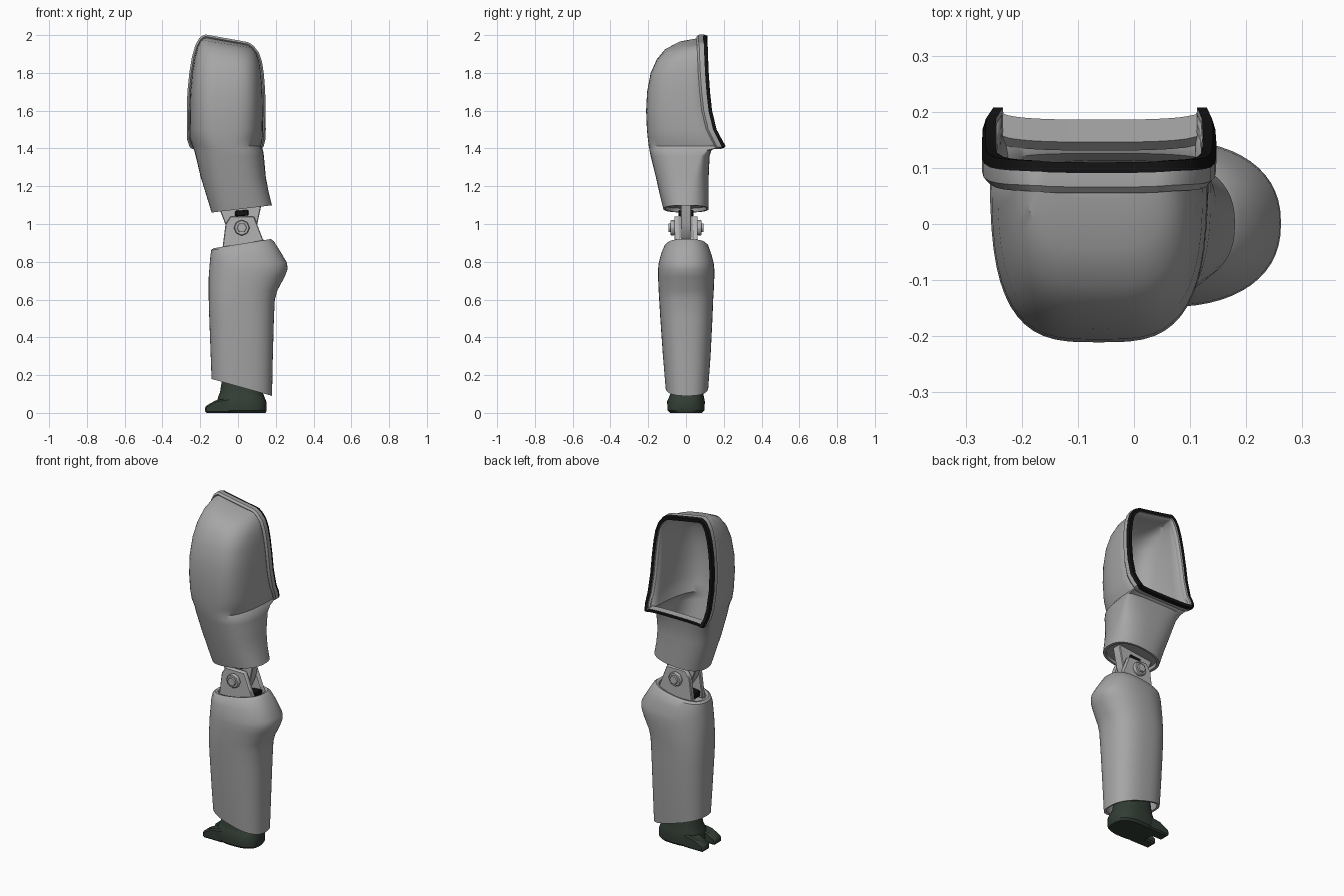
import bpy, bmesh, math
from mathutils import Vector

if "Cube" in bpy.data.objects:
    bpy.data.objects.remove(bpy.data.objects["Cube"])


def material(name, rgb):
    m = bpy.data.materials.new(name)
    m.diffuse_color = (*rgb, 1)
    m.use_nodes = True
    m.node_tree.nodes["Principled BSDF"].inputs["Base Color"].default_value = m.diffuse_color
    return m


GREY = material("armour grey", (0.38, 0.38, 0.38))
METAL = material("joint grey", (0.45, 0.45, 0.45))
BLACK = material("black trim", (0.006, 0.006, 0.006))
GREEN = material("dark green", (0.032, 0.046, 0.035))


def finish(bm, name, mats, angle=35):
    bmesh.ops.remove_doubles(bm, verts=bm.verts, dist=0.0004)
    bmesh.ops.recalc_face_normals(bm, faces=bm.faces)
    me = bpy.data.meshes.new(name)
    bm.to_mesh(me)
    bm.free()
    for m in mats:
        me.materials.append(m)
    ob = bpy.data.objects.new(name, me)
    bpy.context.collection.objects.link(ob)
    bpy.ops.object.select_all(action='DESELECT')
    ob.select_set(True)
    bpy.context.view_layer.objects.active = ob
    bpy.ops.object.shade_smooth_by_angle(angle=math.radians(angle))
    return ob


def half_row(z, xl, xr, ym, ye, n, tilt, count=28):
    """Half superellipse from the left end to the right end, bulging to ye."""
    cx, rx = (xl + xr) / 2, (xr - xl) / 2
    pts = []
    for i in range(count + 1):
        t = math.pi * i / count
        c, s = math.cos(t), max(0, math.sin(t))
        if i == count:
            s = 0
        x = cx - rx * math.copysign(abs(c) ** (2 / n), c)
        pts.append(Vector((x, ym + (ye - ym) * s ** (2 / n), z + tilt * (x - cx))))
    return pts


def ring(z, xl, xr, yc, ry, n=2.5, tilt=0):
    front = half_row(z, xl, xr, yc, yc - ry, n, tilt)
    back = half_row(z, xl, xr, yc, yc + ry, n, tilt)
    return front + back[-2:0:-1]


def skin(bm, rows, closed=False):
    vs = [[bm.verts.new(p) for p in r] for r in rows]
    n = len(vs[0])
    for a, b in zip(vs, vs[1:]):
        for i in range(n if closed else n - 1):
            j = (i + 1) % n
            bm.faces.new((a[i], a[j], b[j], b[i]))
    return vs


def loft(name, rings, mat):
    bm = bmesh.new()
    vs = skin(bm, [ring(*r) for r in rings], True)
    bm.faces.new(vs[0])
    bm.faces.new(vs[-1])
    return finish(bm, name, [mat])


def plate(name, outline, y0, y1, mat, bevel=0.004):
    bm = bmesh.new()
    a = [bm.verts.new((x, y0, z)) for x, z in outline]
    b = [bm.verts.new((x, y1, z)) for x, z in outline]
    bm.faces.new(a)
    bm.faces.new(b)
    for i in range(len(a)):
        j = (i + 1) % len(a)
        bm.faces.new((a[i], a[j], b[j], b[i]))
    if bevel:
        bmesh.ops.recalc_face_normals(bm, faces=bm.faces)
        bmesh.ops.bevel(bm, geom=bm.edges[:], offset=bevel, segments=1, affect='EDGES')
    return finish(bm, name, [mat])


def disc(cx, cz, r, sides):
    return [(cx + r * math.cos(2 * math.pi * i / sides), cz + r * math.sin(2 * math.pi * i / sides))
            for i in range(sides)]


# Upper shell: z, left, right, front y, side end y, squareness, tilt
levels = [
    (1.08, -.14, .18, -.12, 0, 2.4, .12),
    (1.16, -.167, .162, -.14, .01, 2.5, .06),
    (1.25, -.198, .147, -.16, .03, 2.6, 0),
    (1.36, -.224, .137, -.187, .07, 2.8, 0),
    (1.39, -.232, .133, -.193, .11, 2.9, 0),
    (1.412, -.243, .122, -.197, .198, 3, 0),
    (1.45, -.256, .131, -.202, .178, 3.1, 0),
    (1.50, -.257, .133, -.207, .152, 3.2, 0),
    (1.60, -.257, .132, -.211, .128, 3.3, 0),
    (1.70, -.254, .130, -.206, .117, 3.3, 0),
    (1.80, -.243, .123, -.187, .110, 3.3, -.03),
    (1.87, -.230, .113, -.155, .107, 3.2, -.07),
    (1.92, -.214, .098, -.112, .105, 3, -.12),
    (1.953, -.195, .075, -.045, .104, 2.8, -.16),
    (1.966, -.178, .058, .045, .103, 2.6, -.18),
    (1.969, -.170, .050, .100, .103, 2.5, -.18),
]
LIP = 5
back_y = [.12, .12, .12, .125, .135, .176]
front_rows = [half_row(z, l, r, ym, yf, n, t) for z, l, r, yf, ym, n, t in levels]
back_rows = [half_row(L[0], L[1], L[2], L[4], y, L[5], L[6]) for L, y in zip(levels, back_y)]

bm = bmesh.new()
skin(bm, front_rows)
skin(bm, back_rows)
base = front_rows[0] + back_rows[0][-2:0:-1]
mid = Vector((.02, 0, 1.08))
inner = [mid + (p - mid) * .9 for p in base]
up = [p + Vector((0, 0, .02)) for p in inner]
cap = skin(bm, [base, inner, up], True)
bm.faces.new(cap[-1])
shell = finish(bm, "upper_shell", [GREY])
mod = shell.modifiers.new("thickness", 'SOLIDIFY')
mod.thickness = 0.012
mod.offset = -1

# Rim swept around the opening, with a black rear edge
path = [r[0] for r in front_rows[LIP:]] + front_rows[-1][1:-1]
path += [r[-1] for r in front_rows[:LIP - 1:-1]] + back_rows[LIP][-2:0:-1]
clean = []
for p in path:
    if not clean or (p - clean[-1]).length > .008:
        clean.append(p)
profile = [(.004, -.045), (.014, -.034), (.014, -.009), (.008, .010), (-.010, .010), (-.013, -.03)]
bm = bmesh.new()
loops = []
for i, p in enumerate(clean):
    t = clean[(i + 1) % len(clean)] - clean[i - 1]
    d = Vector((-t.z, 0, t.x)).normalized()
    loops.append([bm.verts.new(p + d * o + Vector((0, y, 0))) for o, y in profile])
for i, a in enumerate(loops):
    b = loops[(i + 1) % len(loops)]
    for k in range(len(profile)):
        m = (k + 1) % len(profile)
        f = bm.faces.new((a[k], a[m], b[m], b[k]))
        f.material_index = 1 if k in (2, 3) else 0
finish(bm, "opening_rim", [GREY, BLACK])

# Lower shell with the elbow bulge, recessed at both ends
loft("lower_shell", [
    (.215, -.125, .165, .005, .100, 2.5, -.28),
    (.137, -.125, .165, .005, .100, 2.5, -.28),
    (.135, -.140, .180, .005, .113, 2.5, -.28),
    (.30, -.145, .184, .004, .126, 2.5, -.10),
    (.50, -.152, .190, .002, .138, 2.5, 0),
    (.60, -.155, .195, .001, .143, 2.5, 0),
    (.65, -.155, .209, .001, .146, 2.4, 0),
    (.72, -.155, .247, .001, .149, 2.3, 0),
    (.76, -.152, .262, .001, .149, 2.3, 0),
    (.79, -.150, .260, .001, .146, 2.3, .02),
    (.845, -.146, .222, .001, .132, 2.4, .07),
    (.885, -.142, .190, .002, .115, 2.4, .14),
    (.896, -.130, .174, .002, .100, 2.4, .16),
    (.892, -.115, .160, .002, .086, 2.4, .16),
    (.860, -.112, .157, .002, .084, 2.4, .16)], GREY)

# Elbow joint: centre tongue, two cheek plates, bolts and dark blocks
plate("elbow_tongue", [(-.11, 1.11), (-.06, .98), (-.02, .92), (.07, .92), (.10, .99), (.128, 1.12)],
      -.028, .028, METAL)
for side, s in (("front", -1), ("back", 1)):
    plate(side + "_cheek_plate", [(-.085, .85), (-.066, 1.0), (-.04, 1.04), (.085, 1.04), (.155, .86)],
          s * .034, s * .062, METAL)
    plate(side + "_bolt", disc(.02, .98, .042, 8), s * .06, s * .082, METAL)
    plate(side + "_bolt_head", disc(.02, .98, .027, 6), s * .08, s * .092, METAL, .002)
plate("joint_stop", [(-.015, 1.04), (.055, 1.045), (.055, 1.075), (-.015, 1.07)], -.04, .04, BLACK)
plate("joint_base", [(-.07, .86), (-.07, .895), (.135, .92), (.135, .87)], -.036, .036, BLACK)

# Foot with two split toes
loft("foot", [
    (0, -.10, .145, 0, .085, 2.6, 0),
    (.012, -.11, .152, 0, .097, 2.6, 0),
    (.06, -.112, .150, 0, .100, 2.6, 0),
    (.085, -.105, .140, .003, .092, 2.5, 0),
    (.11, -.095, .130, .005, .085, 2.5, 0),
    (.24, -.075, .110, .005, .075, 2.4, 0)], GREEN)
for side, s in (("front", -1), ("back", 1)):
    plate(side + "_toe", [(-.174, 0), (-.174, .035), (-.115, .068), (-.04, .078), (-.04, 0)],
          s * .022, s * .090, GREEN, .008)
